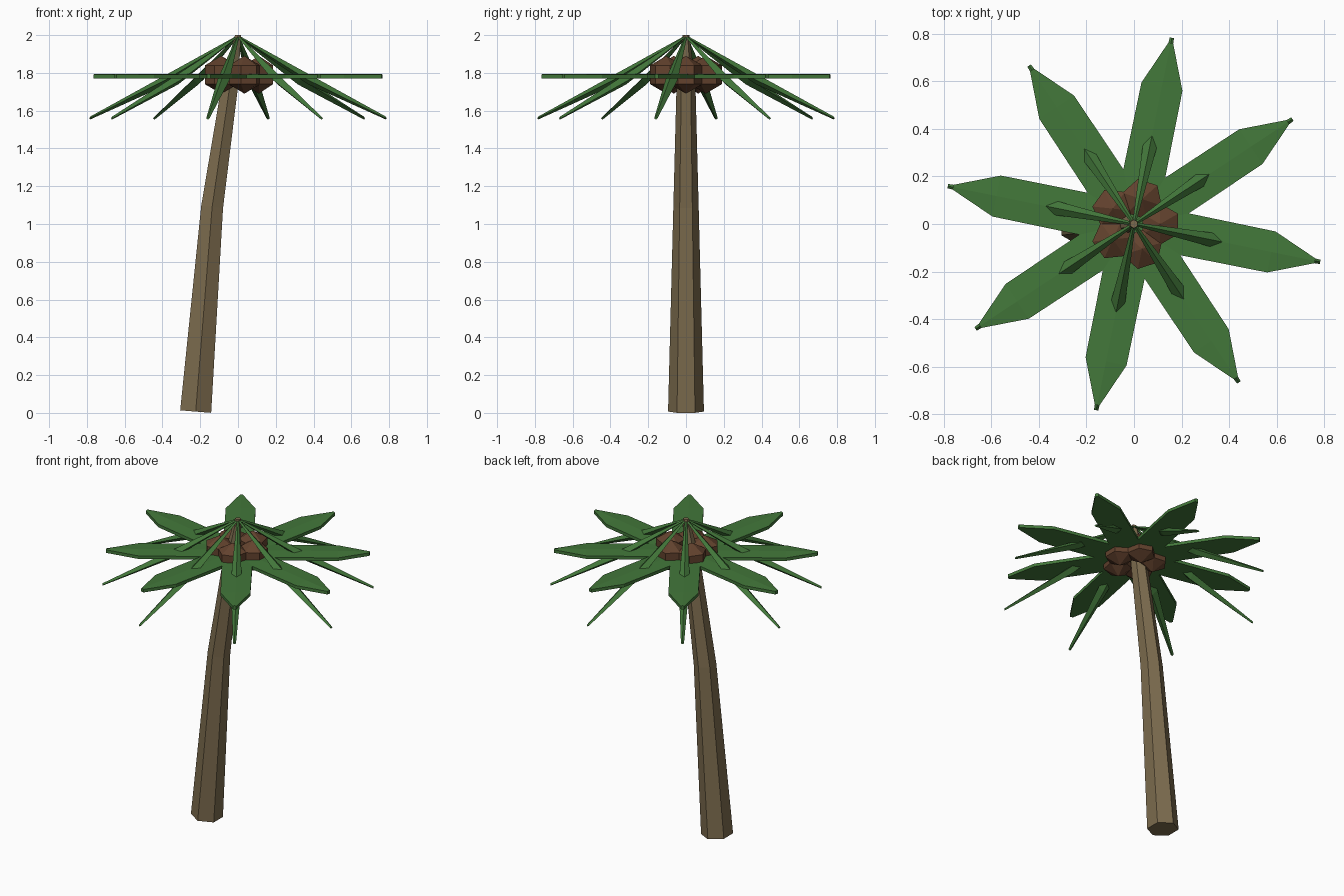
import bpy, bmesh, math
from mathutils import Vector, Matrix

if "Cube" in bpy.data.objects:
    bpy.data.objects.remove(bpy.data.objects["Cube"])


def material(name, rgb):
    m = bpy.data.materials.new(name)
    m.diffuse_color = (*rgb, 1)
    m.use_nodes = True
    m.node_tree.nodes["Principled BSDF"].inputs["Base Color"].default_value = m.diffuse_color
    return m


BARK = material("bark_brown", (0.20, 0.147, 0.075))
GREEN = material("leaf_green", (0.055, 0.185, 0.042))
NUT = material("coconut_brown", (0.125, 0.055, 0.027))


def finish(bm, name, mat):
    bmesh.ops.recalc_face_normals(bm, faces=bm.faces)
    me = bpy.data.meshes.new(name)
    bm.to_mesh(me)
    bm.free()
    me.materials.append(mat)
    ob = bpy.data.objects.new(name, me)
    bpy.context.collection.objects.link(ob)
    return ob


def loft(name, rings, mat, matrix=Matrix()):
    """Skin equal-length rings of points and cap both ends."""
    bm = bmesh.new()
    loops = [[bm.verts.new(matrix @ Vector(p)) for p in r] for r in rings]
    n = len(loops[0])
    for a, b in zip(loops, loops[1:]):
        for i in range(n):
            j = (i + 1) % n
            bm.faces.new((a[i], a[j], b[j], b[i]))
    bm.faces.new(loops[0])
    bm.faces.new(loops[-1])
    return finish(bm, name, mat)


def hex_ring(x, z, r, tilt):
    """Hexagon with corners on +-y, tilted about y to face along the trunk."""
    pts = []
    for k in range(6):
        a = math.radians(30 + 60 * k)
        u, y = r * math.cos(a), r * math.sin(a)
        pts.append((x + u * math.cos(tilt), y, z - u * math.sin(tilt)))
    return pts


# bent trunk, ending in a thin tip under the crown
loft("trunk", [hex_ring(-0.224, 0.007, 0.095, 0.08),
               hex_ring(-0.137, 1.09, 0.067, 0.11),
               hex_ring(-0.042, 1.74, 0.05, 0.14),
               hex_ring(0, 2.0, 0.018, 0.0)], BARK)


def leaf_ring(u, w):
    """Thin blade cross-section with a faint central ridge."""
    return [(u, -w, 1.771), (u, w, 1.771), (u, w, 1.791),
            (u, 0, 1.795), (u, -w, 1.791)]


def stem_ring(u, w):
    """Diamond cross-section whose ridge follows a straight drooping line."""
    z = 2.0 - 0.54 * u
    return [(u, 0, z), (u, w, z - 0.9 * w),
            (u, 0, z - 1.7 * w), (u, -w, z - 0.9 * w)]


# eight flat leaves, each with a drooping spindle-shaped stem
for k in range(8):
    turn = Matrix.Rotation(math.radians(-11.5 + 45 * k), 4, "Z")
    loft(f"flat_leaf_{k + 1}",
         [leaf_ring(0.02, 0.08), leaf_ring(0.2, 0.09), leaf_ring(0.59, 0.088),
          leaf_ring(0.778, 0.01)], GREEN, turn)
    loft(f"drooping_frond_{k + 1}",
         [stem_ring(0.005, 0.007), stem_ring(0.38, 0.033),
          stem_ring(0.80, 0.009)], GREEN, turn)

# ring of five faceted coconuts
for k in range(5):
    a = math.radians(72 * k)
    bm = bmesh.new()
    bmesh.ops.create_uvsphere(
        bm, u_segments=6, v_segments=3, radius=0.1,
        matrix=Matrix.Translation((0.11 * math.cos(a), 0.11 * math.sin(a), 1.79))
        @ Matrix.Rotation(a, 4, "Z"))
    finish(bm, f"coconut_{k + 1}", NUT)
